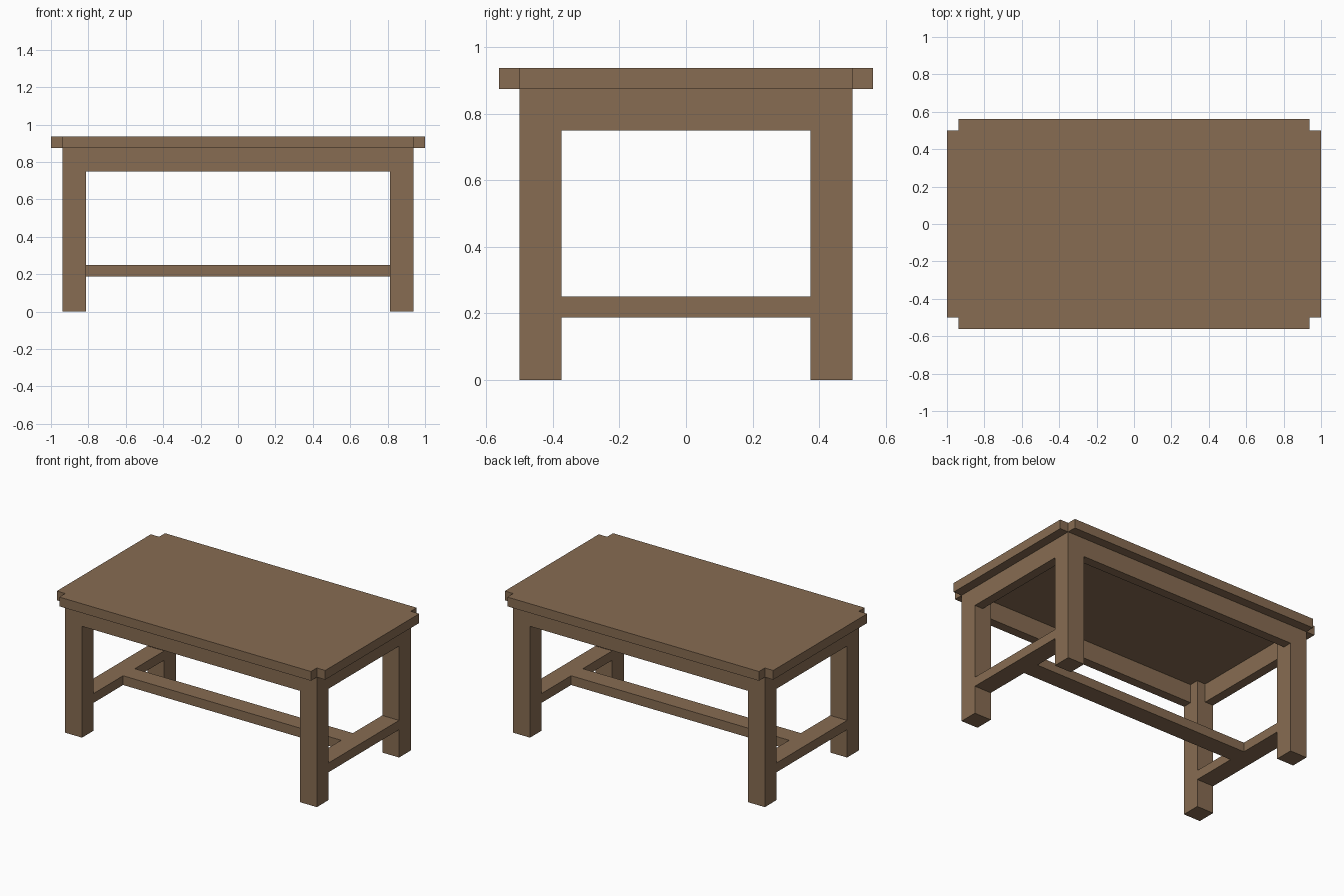
import bpy
import bmesh

cube = bpy.data.objects.get("Cube")
if cube:
    bpy.data.objects.remove(cube, do_unlink=True)

U = 1 / 16  # board thickness, all parts are multiples of it

wood = bpy.data.materials.new("brown wood")
wood.use_nodes = True
WOOD = (0.242, 0.150, 0.084, 1)
wood.diffuse_color = WOOD
wood.node_tree.nodes["Principled BSDF"].inputs["Base Color"].default_value = WOOD


def finish(name, bm):
    bmesh.ops.recalc_face_normals(bm, faces=bm.faces)
    mesh = bpy.data.meshes.new(name)
    bm.to_mesh(mesh)
    bm.free()
    mesh.materials.append(wood)
    obj = bpy.data.objects.new(name, mesh)
    bpy.context.collection.objects.link(obj)
    return obj


def box(name, x, y, z):
    """Box from (low, high) ranges given in board thicknesses."""
    bm = bmesh.new()
    bmesh.ops.create_cube(bm, size=1)
    for v in bm.verts:
        v.co = [U * (r[0] if c < 0 else r[1]) for c, r in zip(v.co, (x, y, z))]
    return finish(name, bm)


# Tabletop: one slab with a square notch at each corner
bm = bmesh.new()
corner = [(16, 8), (15, 8), (15, 9)]
outline = []
for sx, sy in ((1, 1), (-1, 1), (-1, -1), (1, -1)):
    points = corner if sx * sy > 0 else corner[::-1]
    outline += [(sx * x, sy * y) for x, y in points]
face = bm.faces.new([bm.verts.new((x * U, y * U, 14 * U)) for x, y in outline])
top = bmesh.ops.extrude_face_region(bm, geom=[face])
bmesh.ops.translate(bm, vec=(0, 0, U),
                    verts=[g for g in top["geom"] if isinstance(g, bmesh.types.BMVert)])
finish("tabletop", bm)


def span(a, b, sign):
    return tuple(sorted((a * sign, b * sign)))


# Legs
for sx, side in ((1, "left"), (-1, "right")):
    for sy, end in ((-1, "front"), (1, "back")):
        box(f"{end}_{side}_leg", span(13, 15, sx), span(6, 8, sy), (0, 14))

    # Side apron and side stretcher between the legs
    box(f"{side}_apron", span(14, 15, sx), (-6, 6), (12, 14))
    box(f"{side}_stretcher", span(13, 15, sx), (-6, 6), (3, 4))

# Long aprons
for sy, end in ((-1, "front"), (1, "back")):
    box(f"{end}_apron", (-13, 13), span(7, 8, sy), (12, 14))

# Centre stretcher joining the two side stretchers
box("centre_stretcher", (-13, 13), (-1, 1), (3, 4))
